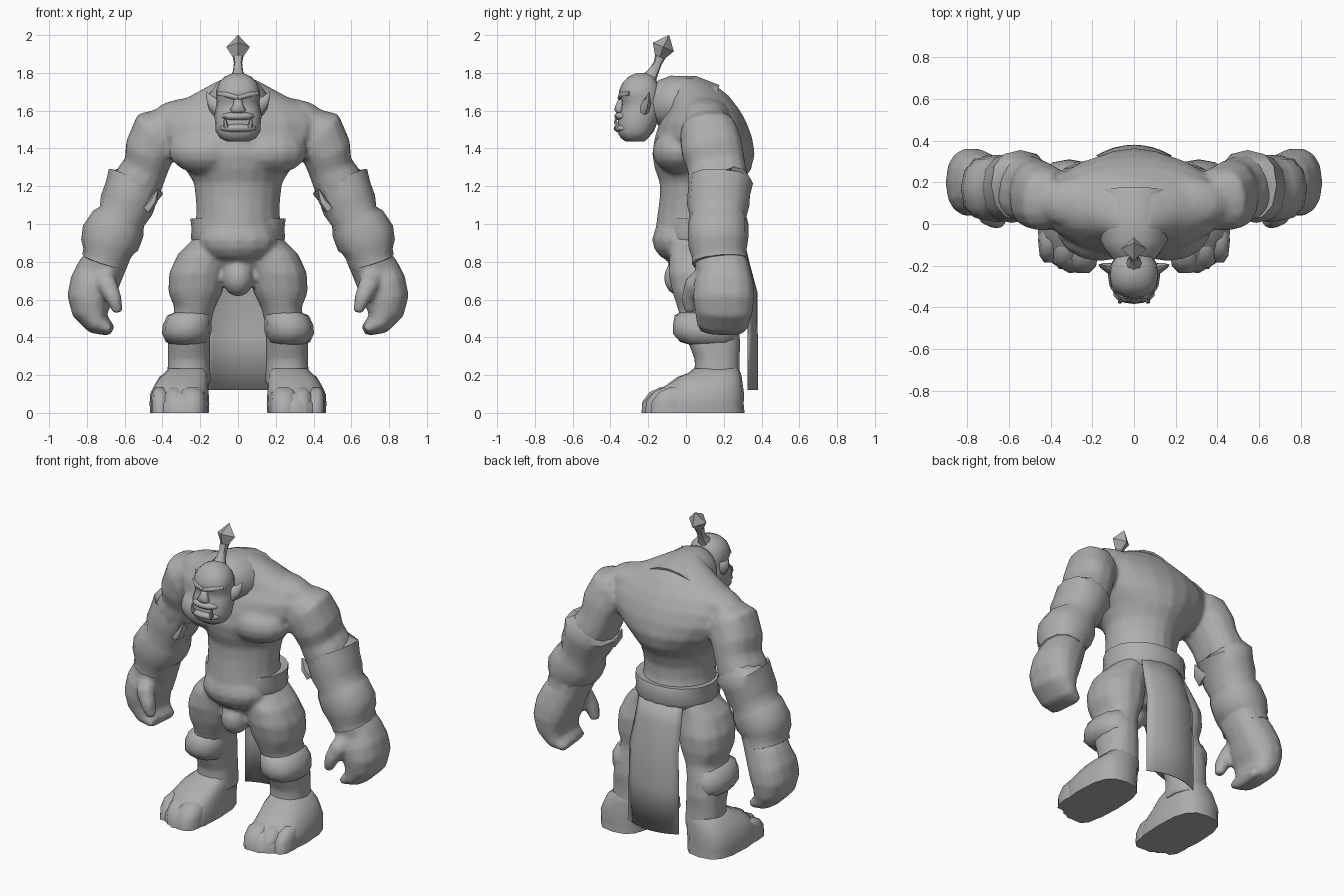
import bpy, bmesh, math
from mathutils import Vector, Matrix

mat = bpy.data.materials.new("plain grey")
mat.diffuse_color = (0.42, 0.42, 0.42, 1)


def loft(bm, rings, flat=False, n=14, p=0.85, fore=False):
    """Skin rings of (x, y, z, half width, half depth): level, square to the path, or along y."""
    pts = [Vector(r[:3]) for r in rings]
    loops = []
    for i, r in enumerate(rings):
        a, b = Vector((1, 0, 0)), Vector((0, 1, 0))
        t = (pts[min(i + 1, len(pts) - 1)] - pts[max(i - 1, 0)]).normalized()
        if fore:
            b = t.cross(a).normalized()
        elif not flat:
            a = b.cross(t).normalized()
            b = t.cross(a)
        loop = []
        for k in range(n):
            u = 2 * math.pi * k / n
            c, s = math.cos(u), math.sin(u)
            c = math.copysign(abs(c) ** p, c)
            s = math.copysign(abs(s) ** p, s)
            loop.append(bm.verts.new(pts[i] + a * c * r[3] + b * s * r[4]))
        loops.append(loop)
    for l0, l1 in zip(loops, loops[1:]):
        for k in range(n):
            bm.faces.new((l0[k], l0[k - 1], l1[k - 1], l1[k]))
    bm.faces.new(loops[0])
    bm.faces.new(loops[-1][::-1])


def stack(rows):
    """Turn (z, half width, front y, back y) rows into level centred rings."""
    return [(0, (f + b) / 2, z, w, (b - f) / 2) for z, w, f, b in rows]


def ball(bm, c, r):
    m = Matrix.Translation(c) @ Matrix.Diagonal((*r, 1))
    bmesh.ops.create_uvsphere(bm, u_segments=14, v_segments=8, radius=1, matrix=m)


def mirror(bm):
    d = bmesh.ops.duplicate(bm, geom=bm.verts[:] + bm.edges[:] + bm.faces[:])["geom"]
    for v in d:
        if isinstance(v, bmesh.types.BMVert):
            v.co.x *= -1


def finish(name, bm, angle=50, blend=0):
    bmesh.ops.recalc_face_normals(bm, faces=bm.faces[:])
    me = bpy.data.meshes.new(name)
    bm.to_mesh(me)
    bm.free()
    me.materials.append(mat)
    ob = bpy.data.objects.new(name, me)
    bpy.context.collection.objects.link(ob)
    if blend:
        m = ob.modifiers.new("merge", 'REMESH')
        m.mode, m.voxel_size, m.use_smooth_shade = 'VOXEL', blend, True
        m = ob.modifiers.new("soften", 'SMOOTH')
        m.factor, m.iterations = 0.5, 5
    else:
        for o in bpy.context.selected_objects:
            o.select_set(False)
        bpy.context.view_layer.objects.active = ob
        ob.select_set(True)
        bpy.ops.object.shade_smooth_by_angle(angle=math.radians(angle))
    return ob


# Limbs and chest muscles, mirrored, then blended with the torso
body = bmesh.new()
loft(body, [(.36, .12, 1.50, .12, .14), (.42, .12, 1.475, .155, .155), (.467, .14, 1.39, .135, .165),
            (.485, .16, 1.31, .12, .155), (.52, .17, 1.24, .13, .16), (.57, .17, 1.14, .13, .15),
            (.61, .17, 1.04, .125, .145), (.66, .17, .94, .13, .145), (.69, .18, .82, .115, .14),
            (.73, .2, .75, .125, .14), (.762, .2, .68, .13, .16), (.78, .2, .61, .125, .165),
            (.775, .2, .54, .105, .155), (.74, .195, .47, .065, .14), (.67, .19, .435, .03, .12)])
loft(body, [(.72, .12, .74, .06, .06), (.69, .04, .67, .055, .055), (.655, .02, .6, .042, .045),
            (.635, .02, .53, .025, .03)], n=10)
loft(body, [(.14, .1, .93, .09, .14), (.18, .08, .84, .14, .17), (.215, .09, .74, .15, .185),
            (.225, .1, .64, .145, .175), (.23, .11, .55, .105, .155), (.255, .13, .46, .11, .15),
            (.26, .15, .37, .112, .14), (.26, .165, .28, .112, .12), (.26, .165, .15, .118, .125)], flat=True)
ball(body, (.16, -.03, 1.385), (.21, .15, .125))
ball(body, (.22, .1, 1.57), (.24, .14, .1))
mirror(body)
loft(body, stack([(.70, .08, -.04, .16), (.78, .16, -.08, .23), (.84, .21, -.12, .27), (.92, .23, -.155, .29),
                  (.99, .23, -.16, .29), (1.06, .22, -.15, .27), (1.14, .225, -.14, .27),
                  (1.22, .235, -.14, .30), (1.29, .28, -.165, .345), (1.37, .37, -.18, .365),
                  (1.46, .45, -.165, .35), (1.54, .46, -.14, .32), (1.61, .40, -.1, .28),
                  (1.68, .25, -.09, .225), (1.74, .14, -.08, .15), (1.77, .08, -.06, .08)]),
     flat=True, n=20, p=1.08)
ball(body, (0, -.03, .915), (.21, .15, .125))
ball(body, (0, -.02, .715), (.085, .1, .1))
finish("body", body, blend=.015)

# Thick neck pushed forward from the shoulders
bm = bmesh.new()
loft(bm, [(0, .14, 1.6, .2, .14), (0, .03, 1.63, .17, .155), (0, -.08, 1.635, .16, .15),
          (0, -.12, 1.63, .14, .135), (0, -.17, 1.62, .1, .1)], n=16, p=1, fore=True)
finish("neck", bm)

# Head with jaw, brow and skull
bm = bmesh.new()
loft(bm, stack([(1.437, .06, -.32, -.22), (1.455, .095, -.345, -.2), (1.49, .118, -.365, -.17),
                (1.53, .12, -.36, -.155), (1.57, .125, -.36, -.14), (1.61, .118, -.345, -.13),
                (1.65, .112, -.34, -.13), (1.675, .117, -.358, -.13), (1.71, .115, -.353, -.135),
                (1.75, .1, -.335, -.15), (1.78, .07, -.305, -.17), (1.8, .025, -.26, -.2)]), flat=True, n=16)
finish("head", bm, angle=60)

# Face: nose, lips, brows
bm = bmesh.new()
loft(bm, [(0, -.335, 1.67, .02, .02), (0, -.348, 1.63, .026, .024), (0, -.355, 1.605, .042, .025),
          (0, -.345, 1.585, .03, .02)], flat=True, n=8)
ball(bm, (0, -.33, 1.57), (.09, .05, .026))
ball(bm, (0, -.333, 1.507), (.1, .05, .026))
finish("nose_and_lips", bm, angle=70)
bm = bmesh.new()
loft(bm, [(.0, -.345, 1.668, .014, .018), (.055, -.337, 1.683, .016, .022),
          (.1, -.295, 1.69, .012, .018)], n=8)
mirror(bm)
finish("brows", bm, angle=70)

# Tusks and pointed ears
bm = bmesh.new()
loft(bm, [(.062, -.36, 1.51, .014, .014), (.068, -.373, 1.54, .01, .01), (.07, -.37, 1.57, .002, .002)], n=6)
mirror(bm)
finish("tusks", bm)
bm = bmesh.new()
loft(bm, [(.095, -.22, 1.615, .045, .03), (.13, -.205, 1.64, .035, .02), (.15, -.2, 1.665, .02, .012),
          (.168, -.195, 1.7, .002, .002)], n=8)
mirror(bm)
finish("ears", bm)

# Topknot: stalk and faceted tuft
bm = bmesh.new()
loft(bm, [(0, -.195, 1.77, .042, .04), (0, -.17, 1.81, .027, .027), (0, -.15, 1.85, .022, .022),
          (0, -.137, 1.885, .028, .028)], n=8)
finish("topknot_stalk", bm)
bm = bmesh.new()
loft(bm, [(0, -.142, 1.875, .022, .022), (0, -.12, 1.937, .062, .06), (0, -.09, 2.0, .001, .001)], n=4, p=1)
finish("topknot_tuft", bm, angle=20)

# Rolled waistband, hidden by the belly in front
bm = bmesh.new()
loft(bm, stack([(.87, .2, -.09, .27), (.895, .24, -.12, .30), (.93, .25, -.135, .315), (.97, .245, -.135, .315),
                (1.01, .25, -.13, .315), (1.03, .253, -.12, .305), (1.025, .2, -.1, .25)]),
     flat=True, n=20, p=.95)
finish("waistband", bm)

# Forearm wraps: flared bands overlapping down the arm
bm = bmesh.new()
loft(bm, [(.535, .18, 1.235, .11, .14), (.54, .185, 1.225, .158, .17), (.565, .175, 1.17, .145, .165),
          (.59, .17, 1.10, .145, .165), (.615, .17, 1.04, .128, .15), (.635, .17, 1.0, .15, .16),
          (.675, .17, .925, .16, .16), (.69, .17, .88, .145, .155), (.697, .175, .84, .125, .145),
          (.71, .18, .80, .12, .15), (.715, .18, .785, .08, .1)], n=12)
mirror(bm)
finish("forearm_wraps", bm)

# Pointed flaps on the upper edge of the wraps
bm = bmesh.new()
loft(bm, [(.475, .08, 1.09, .03, .06), (.445, .06, 1.13, .022, .04), (.425, .05, 1.185, .003, .003)], n=6)
mirror(bm)
finish("wrap_flaps", bm)

# Knee pads
bm = bmesh.new()
loft(bm, [(.24, .1, .535, .09, .13), (.257, .1, .515, .118, .16), (.27, .105, .46, .13, .175),
          (.272, .105, .42, .13, .175), (.272, .12, .375, .11, .15), (.27, .135, .36, .08, .11)], flat=True, n=12)
mirror(bm)
finish("knee_pads", bm)

# Boots with a low instep and wide sole
bm = bmesh.new()
loft(bm, [(.31, .035, 0, .155, .275), (.31, .035, .05, .158, .27), (.31, .06, .1, .155, .248),
          (.298, .1, .15, .143, .2), (.287, .125, .19, .13, .17), (.275, .15, .21, .115, .14),
          (.268, .16, .235, .1, .12)], flat=True, n=16, p=.68)
for v in bm.verts:                       # slope the front edge back toward the outer side
    if v.co.y < -.1:
        v.co.y += max(0, v.co.x - .3) * .4
mirror(bm)
finish("boots", bm)
bm = bmesh.new()
for x, y, w in ((.245, -.13, .075), (.335, -.11, .06), (.41, -.08, .05)):
    loft(bm, [(x, y, 0, w, .11), (x, y, .06, w, .105), (x, y + .02, .11, w * .9, .085),
              (x, y + .04, .135, w * .5, .05)], flat=True, n=10, p=.8)
mirror(bm)
finish("toes", bm, angle=60)

# Curved rear loincloth hanging from the waistband
bm = bmesh.new()
rows = []
for z, y, w in ((.12, .38, .18), (.4, .38, .18), (.64, .378, .175), (.8, .335, .165), (.95, .3, .155)):
    rows.append([bm.verts.new((w * i / 4, y - .05 * (i / 4) ** 2, z)) for i in range(-4, 5)])
for r0, r1 in zip(rows, rows[1:]):
    for i in range(8):
        bm.faces.new((r0[i], r0[i + 1], r1[i + 1], r1[i]))
ob = finish("loincloth", bm)
ob.modifiers.new("thickness", 'SOLIDIFY').thickness = .006
